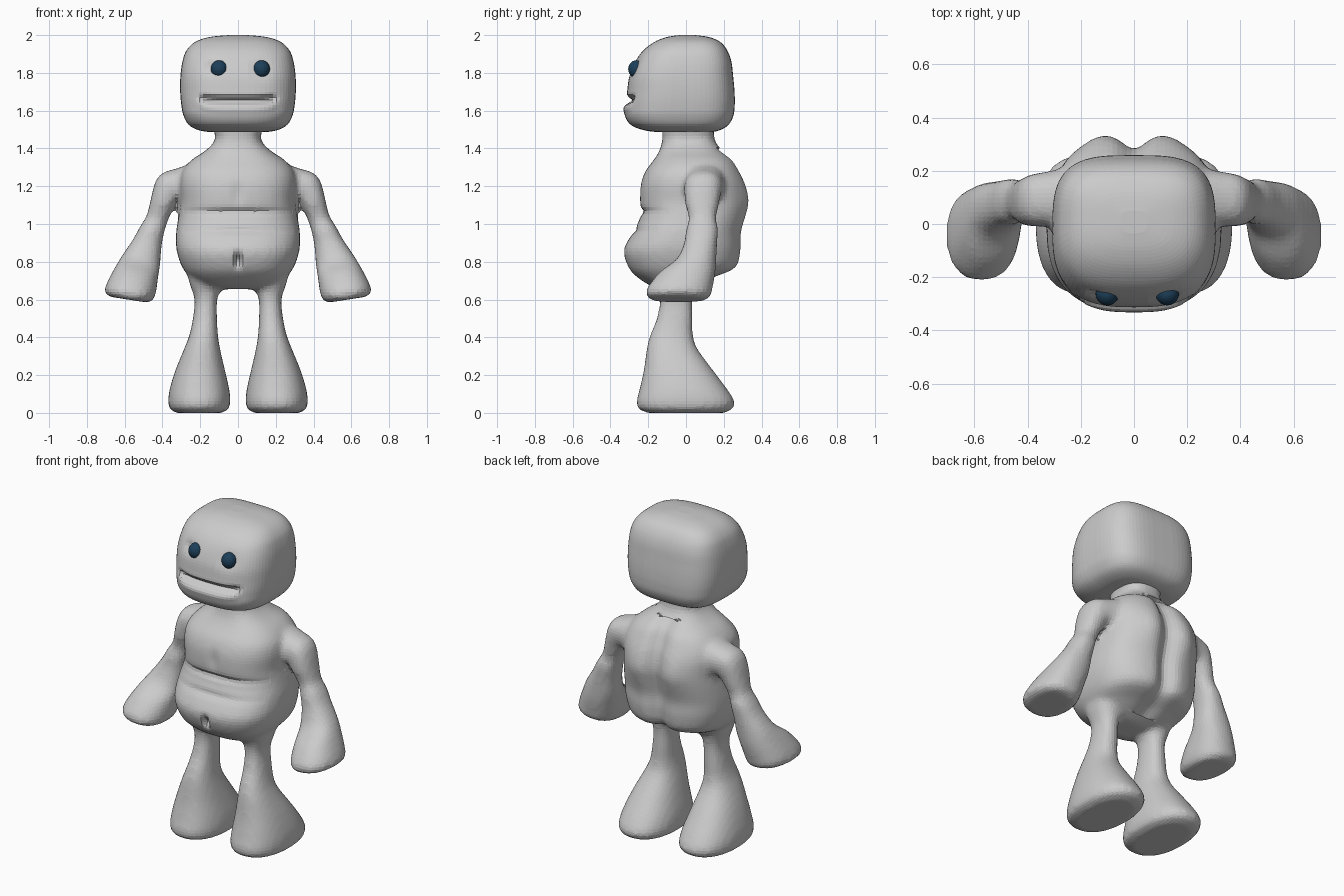
import bpy, bmesh, math
from mathutils import Vector


def material(name, rgb):
    m = bpy.data.materials.new(name)
    m.diffuse_color = (*rgb, 1)
    return m


CLAY = material("clay grey", (0.6, 0.6, 0.6))
EYE = material("dark blue", (0.012, 0.05, 0.10))


def spline(a, b, c, d, t):
    return [0.5 * (2 * q + (r - p) * t + (2 * p - 5 * q + 4 * r - s) * t * t
                   + (3 * q - p - 3 * r + s) * t ** 3) for p, q, r, s in zip(a, b, c, d)]


def loft(bm, rings, side=1, n_front=2.0, n_back=2.0, segs=48, steps=4):
    """Skin rings of (x, z, half width, y front, y back, tilt in degrees)."""
    dense = []
    for i in range(len(rings) - 1):
        a, d = rings[max(i - 1, 0)], rings[min(i + 2, len(rings) - 1)]
        dense += [spline(a, rings[i], rings[i + 1], d, k / steps) for k in range(steps)]
    dense.append(rings[-1])
    loops = []
    for x, z, r, y0, y1, tilt in dense:
        t, loop = math.radians(tilt), []
        for k in range(segs):
            a = 2 * math.pi * k / segs
            c, s = math.cos(a), math.sin(a)
            e = 2 / (n_front if s < 0 else n_back)
            u = r * math.copysign(abs(c) ** e, c)
            v = math.copysign(abs(s) ** e, s)
            loop.append(bm.verts.new((side * (x + u * math.cos(t)),
                                      (y0 + y1) / 2 + v * (y1 - y0) / 2,
                                      z + u * math.sin(t))))
        loops.append(loop)
    faces = [bm.faces.new((p[k], p[(k + 1) % segs], q[(k + 1) % segs], q[k]))
             for p, q in zip(loops, loops[1:]) for k in range(segs)]
    faces += [bm.faces.new(loops[0]), bm.faces.new(loops[-1])]
    bmesh.ops.recalc_face_normals(bm, faces=faces)


def finish(bm, name, mat):
    me = bpy.data.meshes.new(name)
    bm.to_mesh(me)
    bm.free()
    me.materials.append(mat)
    ob = bpy.data.objects.new(name, me)
    bpy.context.collection.objects.link(ob)
    return ob


def bump(d, width):
    return math.exp(-(d / width) ** 2)


# Torso and neck
TORSO = [
    (0, 0.655, 0.10, -0.14, 0.02, 0), (0, 0.68, 0.19, -0.20, 0.08, 0),
    (0, 0.72, 0.25, -0.26, 0.16, 0), (0, 0.77, 0.295, -0.305, 0.27, 0),
    (0, 0.86, 0.325, -0.33, 0.295, 0), (0, 0.95, 0.328, -0.285, 0.295, 0),
    (0, 1.04, 0.315, -0.24, 0.315, 0), (0, 1.12, 0.305, -0.245, 0.33, 0),
    (0, 1.21, 0.31, -0.24, 0.315, 0), (0, 1.28, 0.295, -0.215, 0.285, 0),
    (0, 1.34, 0.245, -0.17, 0.25, 0), (0, 1.39, 0.17, -0.14, 0.19, 0),
    (0, 1.45, 0.12, -0.125, 0.15, 0), (0, 1.53, 0.14, -0.13, 0.15, 0)]
# Arm from shoulder to mitten hand
ARM = [
    (0.20, 1.22, 0.11, -0.02, 0.22, 90), (0.31, 1.20, 0.095, -0.01, 0.20, 75),
    (0.365, 1.185, 0.088, -0.01, 0.19, 50), (0.40, 1.11, 0.066, -0.005, 0.175, 22),
    (0.428, 1.03, 0.058, 0.015, 0.16, 15), (0.455, 0.97, 0.066, 0.0, 0.17, 15),
    (0.48, 0.90, 0.078, -0.01, 0.165, 15), (0.512, 0.81, 0.103, -0.05, 0.16, 15),
    (0.538, 0.74, 0.118, -0.14, 0.155, 14), (0.565, 0.66, 0.133, -0.205, 0.14, 11),
    (0.578, 0.62, 0.130, -0.21, 0.13, 10), (0.582, 0.60, 0.105, -0.18, 0.10, 9)]
# Leg from hip to broad foot
LEG = [
    (0.17, 0.78, 0.11, -0.20, 0.10, 0), (0.17, 0.68, 0.085, -0.155, 0.05, 0),
    (0.17, 0.60, 0.060, -0.138, 0.035, 0), (0.175, 0.50, 0.064, -0.155, 0.035, 0),
    (0.182, 0.41, 0.076, -0.19, 0.037, 0), (0.19, 0.34, 0.095, -0.208, 0.06, 0),
    (0.20, 0.23, 0.130, -0.223, 0.14, 0), (0.204, 0.13, 0.157, -0.245, 0.215, 0),
    (0.205, 0.06, 0.165, -0.262, 0.257, 0), (0.205, 0.02, 0.155, -0.25, 0.245, 0),
    (0.205, 0.0, 0.12, -0.20, 0.20, 0)]

bm = bmesh.new()
loft(bm, TORSO, n_front=2.6, n_back=2.6)
for s in (1, -1):
    loft(bm, ARM, s, 2.3, 2.3, 32)
    loft(bm, LEG, s, 2.3, 2.3, 32)
body = finish(bm, "body", CLAY)

# Fuse the limbs into the torso and soften the joins
bpy.context.view_layer.objects.active = body
body.select_set(True)
fuse = body.modifiers.new("fuse", 'REMESH')
fuse.mode, fuse.voxel_size = 'VOXEL', 0.018
soft = body.modifiers.new("soften", 'SMOOTH')
soft.factor, soft.iterations = 0.5, 5
for m in ("fuse", "soften"):
    bpy.ops.object.modifier_apply(modifier=m)

# Muscle creases: spine, chest line, waist fold, breastbone and groin notch
for v in body.data.vertices:
    x, y, z = v.co
    if abs(x) > 0.29 or z < 0.66:
        continue
    if y > 0.08 and z < 1.4:
        v.co.y -= 0.045 * bump(x, 0.055) - 0.012 * bump(abs(x) - 0.13, 0.06) * bump(z - 1.12, 0.12)
    elif y < -0.1:
        edge = bump(x, 0.24)
        v.co.y += (0.016 * bump(z - 1.065, 0.016) + 0.012 * bump(z - 0.965, 0.02)) * edge
        v.co.y += 0.01 * bump(x, 0.03) * bump(z - 1.16, 0.06)
        v.co.y += 0.05 * bump(x, 0.016) * bump(z - 0.81, 0.035)

# Head
HEAD = [
    (0, 1.485, 0.10, -0.10, 0.10, 0), (0, 1.492, 0.19, -0.20, 0.165, 0),
    (0, 1.52, 0.255, -0.285, 0.22, 0), (0, 1.57, 0.287, -0.322, 0.25, 0),
    (0, 1.63, 0.30, -0.322, 0.258, 0), (0, 1.70, 0.306, -0.312, 0.257, 0),
    (0, 1.78, 0.305, -0.30, 0.25, 0), (0, 1.86, 0.294, -0.268, 0.24, 0),
    (0, 1.92, 0.272, -0.225, 0.218, 0), (0, 1.965, 0.225, -0.165, 0.18, 0),
    (0, 1.99, 0.15, -0.10, 0.12, 0), (0, 2.0, 0.05, -0.035, 0.05, 0)]
bm = bmesh.new()
loft(bm, HEAD, n_front=2.8, n_back=3.4, segs=72, steps=5)
# Mouth groove, lips and eye sockets
for v in bm.verts:
    x, y, z = v.co
    if y > -0.12:
        continue
    mouth = 1 / (1 + math.exp((abs(x) - 0.195) / 0.008))
    line = 1.655 + 0.012 * (abs(x) / 0.2) ** 4
    v.co.y += mouth * (0.035 * bump(z - line, 0.017) - 0.008 * bump(z - line + 0.045, 0.02))
    v.co.y += 0.018 * bump(x + 0.145, 0.03) * bump(z - 1.83, 0.03)
    v.co.y += 0.012 * bump(x - 0.125, 0.05) * bump(z - 1.82, 0.045)
finish(bm, "head", CLAY)

# Eyes
for name, x in (("right_eye", -0.10), ("left_eye", 0.125)):
    bm = bmesh.new()
    bmesh.ops.create_uvsphere(bm, u_segments=20, v_segments=14, radius=1)
    for v in bm.verts:
        v.co = Vector((x, -0.262, 1.82)) + v.co * Vector((0, 0, 0)).length + Vector(
            (v.co.x * 0.044, v.co.y * 0.044, v.co.z * 0.047))
    finish(bm, name, EYE)
